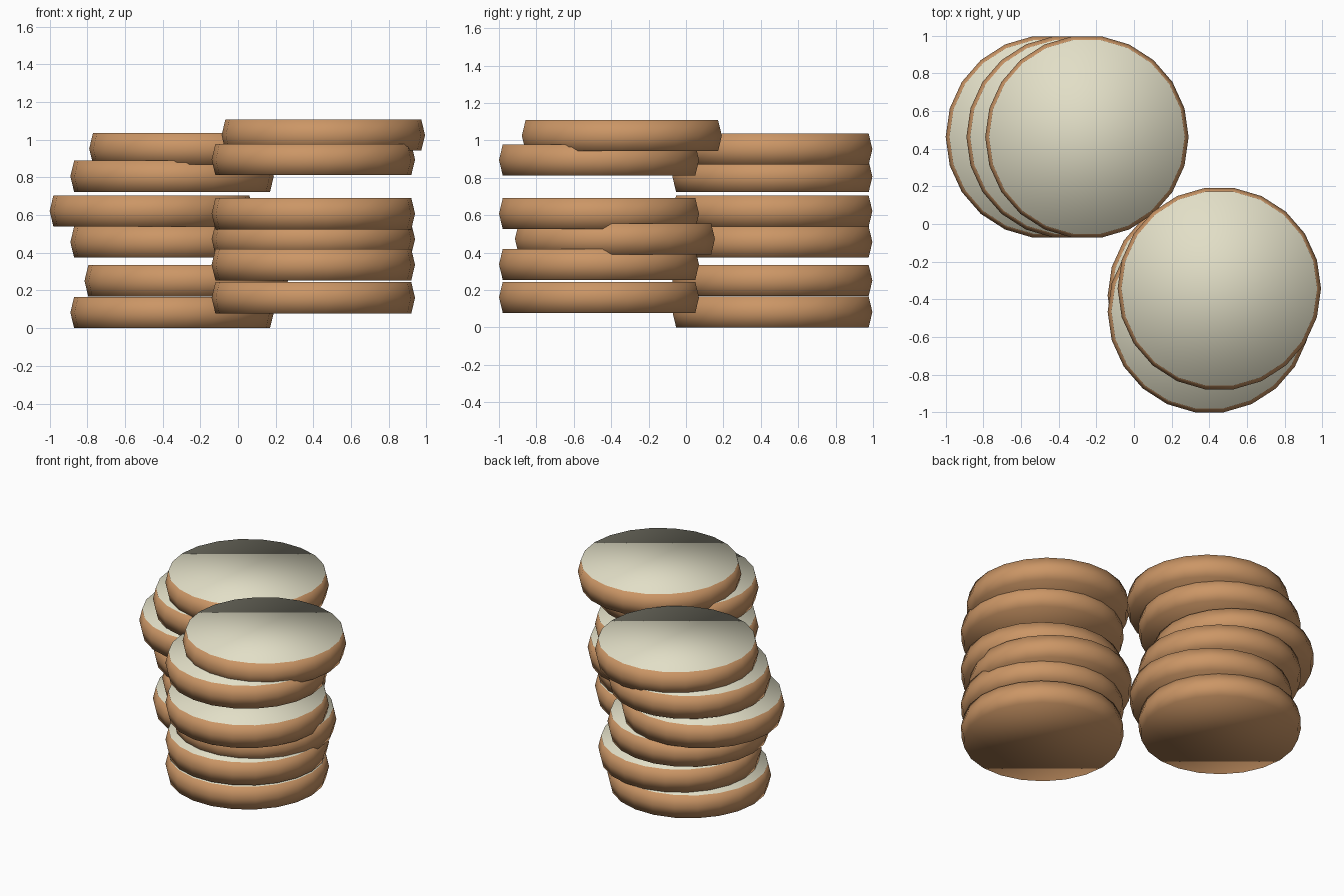
import bpy, bmesh, math

if "Cube" in bpy.data.objects:
    bpy.data.objects.remove(bpy.data.objects["Cube"])

SIDES = 22
# (radius, height) rings of one disc: bottom, bulging middle, top
PROFILE = [(0.52, 0.0), (0.54, 0.083), (0.52, 0.166)]


def material(name, rgb):
    m = bpy.data.materials.new(name)
    m.diffuse_color = (*rgb, 1)
    m.use_nodes = True
    m.node_tree.nodes["Principled BSDF"].inputs["Base Color"].default_value = m.diffuse_color
    return m


brown = material("crust brown", (0.60, 0.305, 0.132))
cream = material("cream top", (0.76, 0.735, 0.57))


def disc(name, x, y, z):
    bm = bmesh.new()
    rings = [[bm.verts.new((r * math.cos(2 * math.pi * i / SIDES),
                            r * math.sin(2 * math.pi * i / SIDES), h))
              for i in range(SIDES)] for r, h in PROFILE]
    # brown rim
    for low, high in zip(rings, rings[1:]):
        for i in range(SIDES):
            j = (i + 1) % SIDES
            bm.faces.new((low[i], low[j], high[j], high[i]))
    # brown underside, cream top
    bm.faces.new(rings[0][::-1])
    bm.faces.new(rings[-1]).material_index = 1
    for f in bm.faces:
        f.smooth = True
    me = bpy.data.meshes.new(name)
    bm.to_mesh(me)
    bm.free()
    me.materials.append(brown)
    me.materials.append(cream)
    ob = bpy.data.objects.new(name, me)
    ob.location = (x, y, z)
    bpy.context.collection.objects.link(ob)


# back left stack: (x, z)
for n, (x, z) in enumerate([(-0.35, 0.0), (-0.275, 0.168), (-0.35, 0.374),
                            (-0.46, 0.539), (-0.35, 0.723), (-0.25, 0.87)], 1):
    disc(f"back_stack_disc_{n}", x, 0.462, z)

# front right stack: (x, y, z)
for n, p in enumerate([(0.40, -0.465, 0.078), (0.40, -0.465, 0.254),
                       (0.40, -0.38, 0.39), (0.40, -0.465, 0.525),
                       (0.40, -0.465, 0.812), (0.453, -0.343, 0.942)], 1):
    disc(f"front_stack_disc_{n}", *p)
